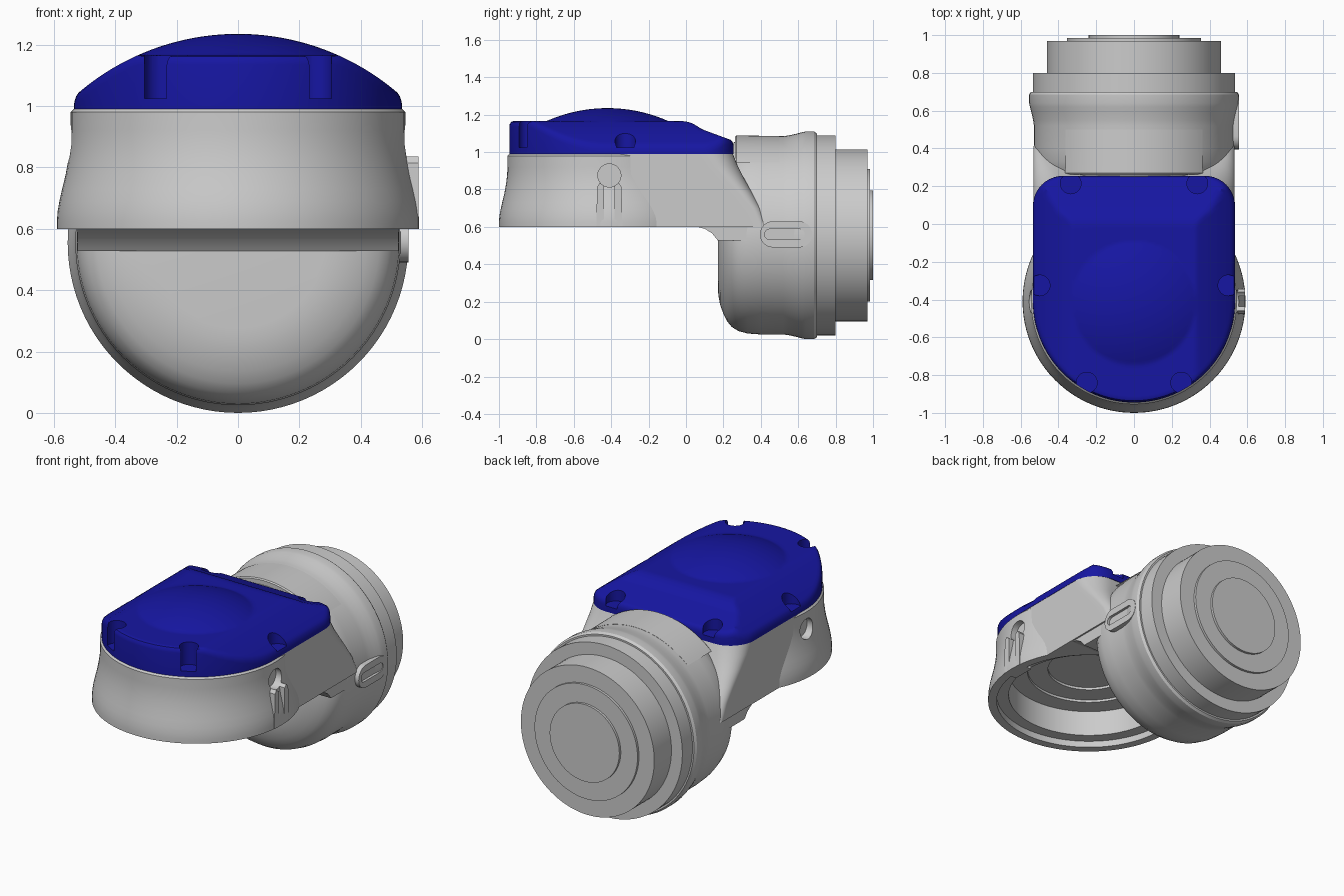
import bpy, bmesh
from math import sin, cos, pi, radians, sqrt

if "Cube" in bpy.data.objects:
    bpy.data.objects.remove(bpy.data.objects["Cube"])

CY, CZ, W = -0.41, 0.555, 0.535     # cup axis y, barrel axis z, body half width


def loft(name, rings):
    """Skin equal-length closed rings and cap both ends."""
    n = len(rings[0])
    bm = bmesh.new()
    vs = [[bm.verts.new(p) for p in ring] for ring in rings]
    for a, b in zip(vs, vs[1:]):
        for i in range(n):
            j = (i + 1) % n
            bm.faces.new((a[i], a[j], b[j], b[i]))
    bm.faces.new(vs[0])
    bm.faces.new(vs[-1])
    bmesh.ops.recalc_face_normals(bm, faces=bm.faces)
    me = bpy.data.meshes.new(name)
    bm.to_mesh(me)
    bm.free()
    ob = bpy.data.objects.new(name, me)
    bpy.context.collection.objects.link(ob)
    return ob


def lathe_z(name, prof, x=0, y=CY, n=96):
    return loft(name, [[(x + r * cos(2 * pi * i / n), y + r * sin(2 * pi * i / n), h)
                        for i in range(n)] for r, h in prof])


def lathe_y(name, prof, n=96, a0=0.0, a1=2 * pi):
    full = a1 - a0 > 6.28
    ang = [a0 + (a1 - a0) * i / (n if full else n - 1) for i in range(n)]
    return loft(name, [[(r * cos(a), h, CZ + r * sin(a)) for a in ang] for r, h in prof])


def prism_x(name, outline, x0, x1):
    return loft(name, [[(x, y, z) for y, z in outline] for x in (x0, x1)])


def stadium(y0, y1, z, r, n=12):
    a = [-pi / 2 + pi * i / n for i in range(n + 1)]
    return ([(y1 - r + r * cos(t), z + r * sin(t)) for t in a] +
            [(y0 + r - r * cos(t), z - r * sin(t)) for t in a])


def rect(y0, y1, z0, z1):
    return [(y0, z0), (y1, z0), (y1, z1), (y0, z1)]


def circle(y, z, r, n=32):
    return [(y + r * cos(2 * pi * i / n), z + r * sin(2 * pi * i / n)) for i in range(n)]


def plan(w, rear, rad):
    """Top outline: round front, straight sides, rounded rear corners."""
    p = [(w * cos(pi + pi * i / 64), CY + w * sin(pi + pi * i / 64)) for i in range(65)]
    ye, xe = rear - rad, w - rad
    side = [CY + (ye - CY) * i / 16 for i in range(1, 16)]
    p += [(w, y) for y in side]
    p += [(xe + rad * cos(pi / 2 * i / 10), ye + rad * sin(pi / 2 * i / 10)) for i in range(11)]
    p += [(xe - 2 * xe * i / 24, rear) for i in range(1, 24)]
    p += [(-xe - rad * sin(pi / 2 * i / 10), ye + rad * cos(pi / 2 * i / 10)) for i in range(11)]
    p += [(-w, y) for y in reversed(side)]
    return p


def cut(ob, cutters):
    bpy.context.view_layer.objects.active = ob
    for c in cutters:
        m = ob.modifiers.new("cut", 'BOOLEAN')
        m.operation, m.solver, m.object = 'DIFFERENCE', 'EXACT', c
        bpy.ops.object.modifier_apply(modifier=m.name)


# Round cup with stepped socket underneath
cup = lathe_z("socket_cup", [
    (.535, .99), (.545, .98), (.545, .92), (.546, .88), (.552, .83), (.562, .775),
    (.573, .73), (.582, .69), (.588, .655), (.59, .625), (.59, .6), (.54, .6),
    (.54, .64), (.47, .64), (.47, .80), (.36, .80), (.36, .815), (.24, .815), (.24, .83)])

# Bridge leaning from the cup back into the barrel
bridge = loft("bridge_housing", [[(x, y, z) for x, y in plan(.533, rear, rad)]
    for z, rear, rad in ((.992, .25, .15), (.93, .275, .13), (.86, .31, .1),
                         (.78, .355, .07), (.7, .4, .05), (.6, .44, .04))])
socket_cutter = lathe_z("socket_cutter", [(.56, .55), (.56, .66), (.5, .66), (.5, .92)])
cut(bridge, [socket_cutter])

# Lip under the bridge, overhanging the barrel front
lip = prism_x("bridge_lip", [(.05, .603), (.1, .59), (.14, .565), (.17, .527),
                             (.42, .527), (.42, .62), (.15, .62)], -.523, .523)

# Rear barrel with stepped flange and output discs
barrel = lathe_y("rear_barrel", [
    (.28, .17), (.32, .173), (.37, .182), (.42, .2), (.46, .22), (.49, .245), (.512, .28),
    (.525, .33), (.53, .4), (.53, .52), (.534, .55), (.543, .59), (.551, .62), (.555, .64),
    (.555, .685), (.545, .70), (.535, .70), (.535, .80), (.46, .80), (.46, .97),
    (.355, .97), (.355, .985), (.24, .985), (.24, 1.0)])
collar = lathe_y("barrel_collar", [(.528, .262), (.534, .27), (.531, .5)],
                 n=40, a0=radians(47), a1=radians(133))


# Blue cap: dome in front, sloped deck behind
def slope(y):
    if y < -.02:
        return 1.165
    if y < .08:
        return 1.165 - .235 * (y + .02) ** 2 / .1 * .88 * 2
    return 1.124 + .0 - .37 * (y - .08) + .0


def top(x, y):
    R = .80
    drop = lambda d: 1.235 - R + sqrt(R * R - min(d, .3))
    dome = drop(x * x + (y + .42) ** 2) if x * x + (y + .42) ** 2 < .3 else 1.0
    return max(dome, min(slope(y), drop(x * x)))


outline = plan(W, .255, .16)
c0 = -.3
levels = [(1, None), (1, .03), (.996, .016), (.985, .004)] + [(.97 * (1 - i / 44), 0) for i in range(44)]
rings = []
for t, d in levels:
    ring = []
    for x, y in outline:
        x, y = x * t, c0 + (y - c0) * t
        ring.append((x, y, .99 if d is None else top(x, y) - d))
    rings.append(ring)
cap = loft("blue_cover", rings)
blue = bpy.data.materials.new("blue")
blue.diffuse_color = (.008, .008, .36, 1)
blue.use_nodes = True
blue.node_tree.nodes["Principled BSDF"].inputs["Base Color"].default_value = blue.diffuse_color
cap.data.materials.append(blue)

# Screw pockets round the cap edge
pockets = [lathe_z("screw_pocket_cutter", [(.055, 1.025), (.055, 1.4)], s * x, y, 32)
           for s in (-1, 1) for x, y in ((.335, .215), (.5, -.325), (.25, -.84))]
cut(cap, pockets)

# Round recess on both sides of the cup, slotted latch on the right
holes = [prism_x("side_hole_cutter", circle(CY, .875, .062), s * .505, s * .7) for s in (-1, 1)]
cut(cup, holes)
cut(bridge, holes)
latch = prism_x("side_latch", [(-.48, .6), (-.34, .6), (-.345, .815), (-.36, .835),
                               (-.46, .835), (-.475, .815)], .5, .588)
slot = prism_x("latch_slot_cutter", rect(-.438, -.382, .62, .9), .545, .7)
cut(latch, [slot, holes[1]])

# Grooved pad on the right of the barrel
pad = prism_x("barrel_pad", stadium(.395, .675, .56, .07), .47, .556)
groove = prism_x("pad_groove_cutter", stadium(.42, .635, .56, .028), .54, .7)
cut(pad, [groove])

# Remove cutters, then shade
for c in pockets + holes + [socket_cutter, slot, groove]:
    bpy.data.objects.remove(c)
bpy.ops.object.select_all(action='DESELECT')
for ob in (cup, bridge, lip, barrel, collar, cap, latch, pad):
    ob.select_set(True)
bpy.context.view_layer.objects.active = cup
bpy.ops.object.shade_smooth_by_angle(angle=radians(30))
